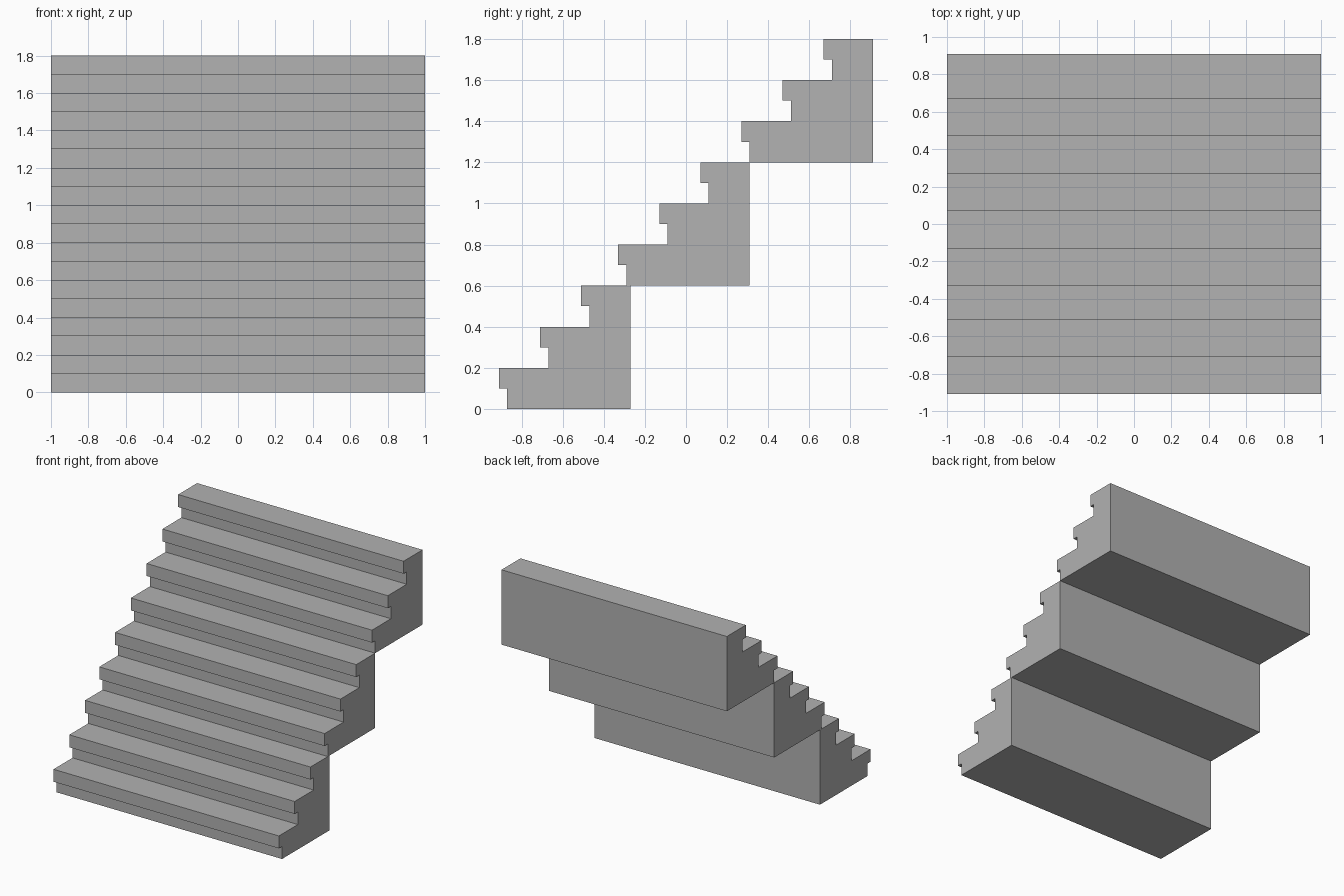
import bpy
import bmesh

cube = bpy.data.objects.get("Cube")
if cube:
    bpy.data.objects.remove(cube, do_unlink=True)

HALF_WIDTH = 1.0
RISE = 0.2
RUN = 0.2
LIP = 0.04      # overhang of each tread
STEPS = 3       # steps per flight

stone = bpy.data.materials.new("plain grey")
stone.use_nodes = True
grey = (0.445, 0.445, 0.445, 1)
stone.diffuse_color = grey
bsdf = next(n for n in stone.node_tree.nodes if n.type == 'BSDF_PRINCIPLED')
bsdf.inputs["Base Color"].default_value = grey
bsdf.inputs["Roughness"].default_value = 0.8


def flight_profile(y, z):
    """Side outline of a flight whose first riser starts at (y, z)."""
    points = [(y, z)]
    for i in range(STEPS):
        riser, base = y + i * RUN, z + i * RISE
        if i:
            points.append((riser, base))
        points += [(riser, base + RISE / 2),
                   (riser - LIP, base + RISE / 2),
                   (riser - LIP, base + RISE)]
    back = y + STEPS * RUN
    points += [(back, z + STEPS * RISE), (back, z)]
    return points


def build_flight(name, y, z):
    """Extrude the stepped outline across the full width."""
    bm = bmesh.new()
    side = bm.faces.new([bm.verts.new((-HALF_WIDTH, py, pz))
                         for py, pz in flight_profile(y, z)])
    result = bmesh.ops.extrude_face_region(bm, geom=[side], use_keep_orig=True)
    moved = [v for v in result["geom"] if isinstance(v, bmesh.types.BMVert)]
    bmesh.ops.translate(bm, verts=moved, vec=(2 * HALF_WIDTH, 0, 0))
    bmesh.ops.recalc_face_normals(bm, faces=bm.faces)
    mesh = bpy.data.meshes.new(name)
    bm.to_mesh(mesh)
    bm.free()
    mesh.materials.append(stone)
    obj = bpy.data.objects.new(name, mesh)
    bpy.context.collection.objects.link(obj)


# Three stacked flights
build_flight("lower_flight", -0.87, 0.0)
build_flight("middle_flight", -0.29, 0.6)
build_flight("upper_flight", 0.31, 1.2)
